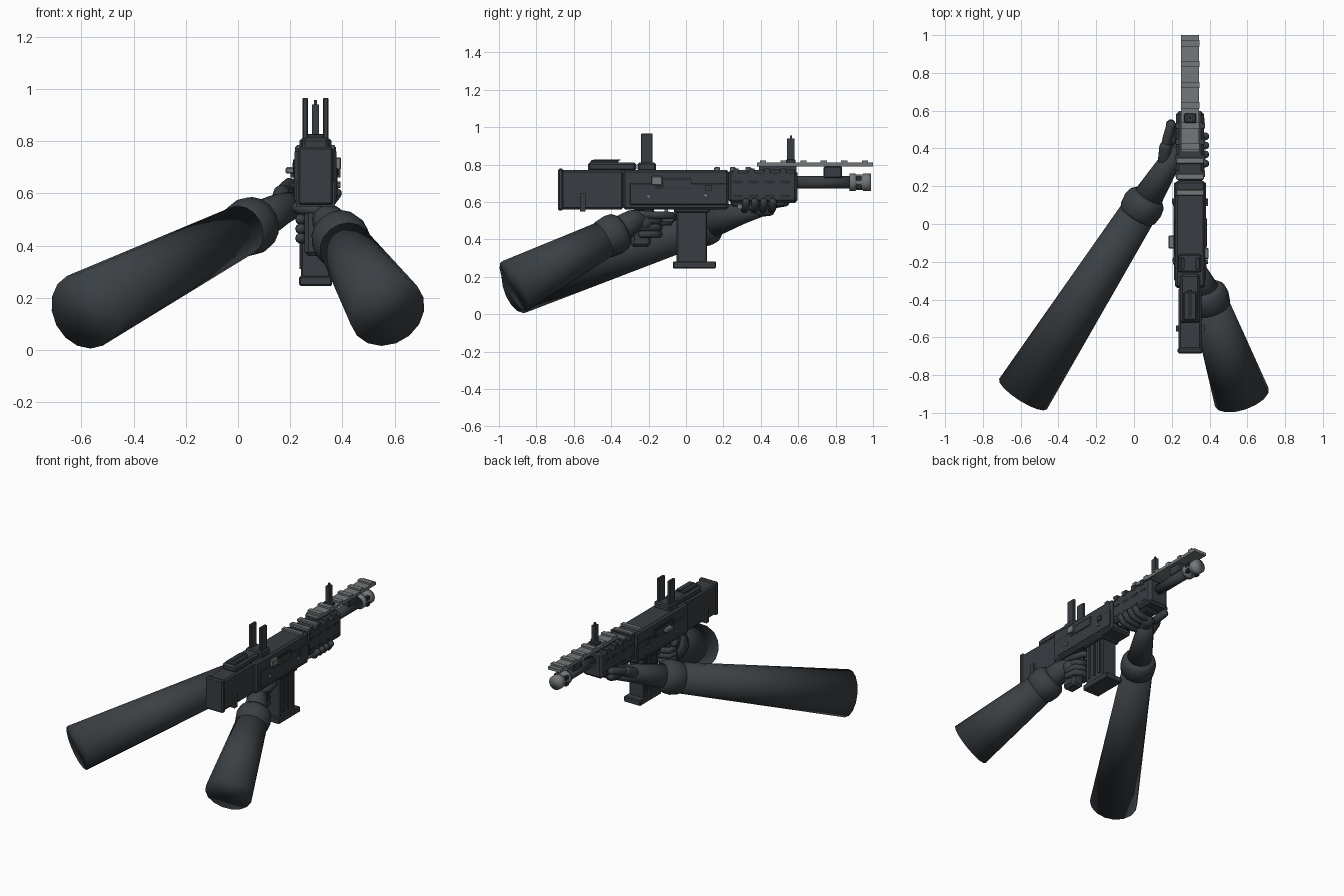
import bpy, bmesh, math
from mathutils import Vector

if "Cube" in bpy.data.objects:
    bpy.data.objects.remove(bpy.data.objects["Cube"])

CX = 0.297  # centre line of the gun


def material(name, c):
    m = bpy.data.materials.new(name)
    m.diffuse_color = (*c, 1)
    m.use_nodes = True
    m.node_tree.nodes["Principled BSDF"].inputs["Base Color"].default_value = m.diffuse_color
    return m


DARK = material("dark slate", (0.040, 0.047, 0.054))
GLOVE = material("dark cloth", (0.043, 0.051, 0.058))
BLACK = material("recess black", (0.022, 0.026, 0.030))
GREY = material("worn steel", (0.17, 0.185, 0.19))


def finish(name, bm, mat):
    bmesh.ops.recalc_face_normals(bm, faces=bm.faces)
    me = bpy.data.meshes.new(name)
    bm.to_mesh(me)
    bm.free()
    me.materials.append(mat)
    ob = bpy.data.objects.new(name, me)
    bpy.context.collection.objects.link(ob)
    return ob


def box(name, y, z, w, mat=DARK, bevel=0.0, x=CX):
    """Box from y/z ranges, full width w about x."""
    bm = bmesh.new()
    bmesh.ops.create_cube(bm, size=1)
    for v in bm.verts:
        v.co = (x + v.co.x * w,
                y[0] + (v.co.y + .5) * (y[1] - y[0]),
                z[0] + (v.co.z + .5) * (z[1] - z[0]))
    if bevel:
        bmesh.ops.bevel(bm, geom=bm.edges[:], offset=bevel, segments=1, affect='EDGES')
    return finish(name, bm, mat)


def tube(name, pts, radii, mat, sides=16, smooth=True):
    """Lofted round tube through points with one radius per point."""
    bm = bmesh.new()
    pts = [Vector(p) for p in pts]
    rings = []
    for i, (p, r) in enumerate(zip(pts, radii)):
        d = (pts[min(i + 1, len(pts) - 1)] - pts[max(i - 1, 0)]).normalized()
        a = d.cross(Vector((0, 0, 1)) if abs(d.z) < .9 else Vector((0, 1, 0))).normalized()
        b = d.cross(a)
        rings.append([bm.verts.new(p + r * (a * math.cos(t) + b * math.sin(t)))
                      for t in (2 * math.pi * k / sides for k in range(sides))])
    for A, B in zip(rings, rings[1:]):
        for k in range(sides):
            bm.faces.new((A[k], A[(k + 1) % sides], B[(k + 1) % sides], B[k]))
    bm.faces.new(rings[0])
    bm.faces.new(rings[-1])
    for f in bm.faces:
        f.smooth = smooth
    return finish(name, bm, mat)


def finger(name, pts, r):
    """Tube with rounded ends."""
    p = [Vector(q) for q in pts]
    s = (p[0] - p[1]).normalized() * r
    e = (p[-1] - p[-2]).normalized() * r
    full = [p[0] + s * .9, p[0] + s * .5] + p + [p[-1] + e * .5, p[-1] + e * .9]
    tube(name, full, [r * .4, r * .85] + [r] * len(p) + [r * .85, r * .4], GLOVE, 10)


def arm(side, elbow, cuff, wrist, palm):
    """Tapered sleeve, rolled cuff and wrist."""
    e, c = Vector(elbow), Vector(cuff)
    d = (c - e).normalized()
    tube(side + "_sleeve", [e, c], [.15, .095], GLOVE)
    tube(side + "_cuff", [c + d * t for t in (-.075, -.055, 0, .04, .06)],
         [.092, .106, .112, .104, .085], GLOVE)
    tube(side + "_wrist", [c, wrist, palm], [.084, .062, .045], GLOVE)


# stock
box("stock", (-.67, -.335), (.56, .77), .122, bevel=.01)
box("butt_plate", (-.685, -.655), (.555, .778), .134, bevel=.008)
box("cheek_rest", (-.525, -.265), (.765, .812), .105, bevel=.012)
box("cheek_rest_cap", (-.51, -.36), (.805, .825), .07, bevel=.006)
box("cheek_rest_groove", (-.495, -.35), (.822, .827), .022, BLACK)
box("sling_slot", (-.568, -.538), (.55, .645), .150)

# receiver
box("receiver", (-.338, .228), (.56, .772), .160, bevel=.012)
box("receiver_step", (-.30, .22), (.585, .70), .168, bevel=.004)
box("ejection_port", (-.165, .03), (.67, .73), .172, BLACK)
box("port_cover", (-.12, .03), (.672, .718), .178)
box("bolt_face", (-.185, -.128), (.69, .738), .03, GREY, .004, x=CX + .083)
box("charging_handle", (-.13, -.06), (.675, .70), .035, GREY, .005, x=.200)
box("handle_slot", (-.18, .12), (.68, .695), .004, BLACK, x=CX - .085)
for y, z in ((-.2, .63), (.105, .635)):
    tube("receiver_pin", [(CX - .09, y, z), (CX + .095, y, z)], [.011] * 2, GREY, 10, False)
for s in (-1, 1):
    box("sling_stud", (.105, .135), (.66, .69), .02, x=CX + s * .085)

# handguard with vent slots
box("handguard", (.225, .597), (.595, .772), .148, bevel=.016)
box("handguard_underside", (.24, .53), (.575, .61), .10, bevel=.01)
for i in range(4):
    y = .25 + i * .085
    box("vent_slot", (y, y + .055), (.70, .715), .151, BLACK)
    box("lower_vent_slot", (y, y + .055), (.625, .64), .151, BLACK)
    box("top_lug", (y, y + .03), (.745, .778), .156)
box("grip_plate", (.275, .355), (.563, .585), .11, GREY)

# barrel and muzzle
tube("barrel", [(CX, .58, .705), (CX, .90, .705)], [.034] * 2, DARK)
tube("muzzle_brake", [(CX, y, .705) for y in (.875, .905, .908, .945, .948, .99)],
     [.047, .047, .042, .042, .047, .047], GREY)
for z in (.685, .725):
    box("muzzle_port", (.908, .938), (z - .012, z + .012), .092, BLACK)
box("gas_block", (.735, .835), (.728, .79), .06, bevel=.006)

# top rail and teeth
box("top_rail", (.38, 1.0), (.79, .81), .095, GREY)
box("rail_mount", (.39, .59), (.765, .792), .075)
for y in (.395, .505, .612, .72, .83, .94):
    box("rail_tooth", (y, y + .033), (.80, .822), .097, GREY)
for y in (.15, .235, .318):
    box("handguard_tooth", (y, y + .032), (.765, .786), .148, GREY, .004)

# sights
box("front_sight_base", (.535, .585), (.805, .828), .062, bevel=.004)
box("front_sight_post", (.54, .58), (.82, .94), .026)
box("front_sight_pin", (.555, .568), (.93, .957), .010)
box("rear_sight_base", (-.258, -.16), (.765, .81), .122, bevel=.008)
for s in (-1, 1):
    box("rear_sight_ear", (-.24, -.178), (.80, .966), .020, bevel=.003, x=CX + s * .039)

# magazine
box("magazine", (-.05, .113), (.27, .58), .11, bevel=.006)
for y in (-.022, .025, .072):
    box("magazine_rib", (y, y + .018), (.31, .54), .122)
box("magazine_base", (-.07, .16), (.245, .283), .125, bevel=.005)
box("magazine_well", (-.065, .125), (.545, .58), .135, bevel=.005)

# pistol grip, leaning back
g = box("pistol_grip", (-.275, -.17), (.36, .58), .085, bevel=.015)
for v in g.data.vertices:
    v.co.y -= (.58 - v.co.z) * .09

# trigger and guard
tube("trigger_guard", [(CX, -.18, .50), (CX, -.15, .485), (CX, -.08, .485), (CX, -.055, .51),
                       (CX, -.05, .57)], [.010] * 5, DARK, 8)
box("trigger", (-.115, -.095), (.505, .57), .02, GREY)

# right arm and hand on the pistol grip
arm("right", (.571, -.918, .15), (.392, -.39, .425), (.345, -.28, .50), (.325, -.22, .515))
finger("right_palm", [(.345, -.29, .51), (.335, -.22, .49)], .048)
for i in range(3):
    z = .50 - i * .036
    finger("right_finger", [(.35, -.235, z), (.342, -.165, z), (CX, -.145, z), (.245, -.165, z),
                            (.24, -.21, z)], .021)
finger("right_trigger_finger", [(.355, -.25, .535), (.358, -.17, .53), (.338, -.09, .528),
                                (.305, -.075, .528)], .021)
finger("right_thumb", [(.32, -.27, .535), (.245, -.26, .54), (.225, -.19, .545)], .022)

# left arm and hand under the handguard
arm("left", (-.587, -.90, .15), (.048, .10, .475), (.165, .29, .54), (.235, .40, .565))
finger("left_palm", [(.215, .35, .56), (.26, .44, .565)], .042)
for i in range(4):
    y = .31 + i * .048
    finger("left_finger", [(.235, y, .565), (.30, y + .005, .562), (.36, y + .01, .572),
                           (.378, y + .01, .60)], .021)
finger("left_thumb", [(.165, .37, .585), (.175, .45, .615), (.197, .525, .635)], .025)
finger("left_thumb_base", [(.16, .33, .56), (.168, .41, .60)], .034)
finger("left_index", [(.20, .44, .585), (.195, .53, .60)], .025)
